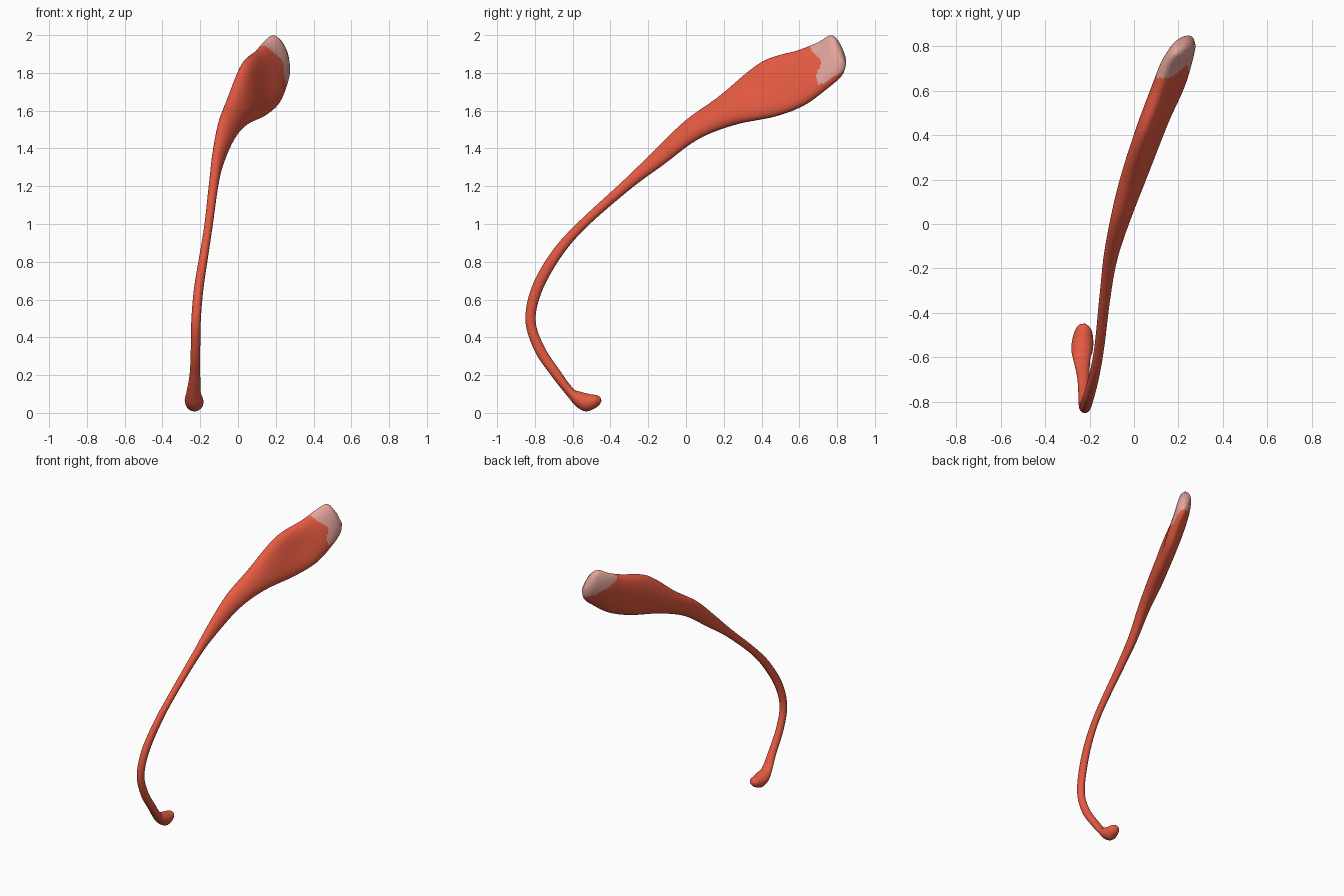
import bpy, bmesh, math
from mathutils import Vector

if "Cube" in bpy.data.objects:
    bpy.data.objects.remove(bpy.data.objects["Cube"])

SEG, SUB = 48, 10

# Tendon stations: outer y,z / inner y,z / x / half thickness
tendon = [
    (-.458, .044, -.453, .080, -.222, .020),
    (-.480, .026, -.470, .093, -.226, .036),
    (-.530, .008, -.512, .100, -.230, .047),
    (-.580, .033, -.558, .112, -.234, .048),
    (-.625, .085, -.598, .130, -.235, .038),
    (-.708, .190, -.665, .220, -.228, .028),
    (-.800, .325, -.750, .350, -.225, .025),
    (-.850, .490, -.796, .490, -.222, .025),
    (-.815, .670, -.762, .645, -.208, .025),
    (-.710, .855, -.665, .820, -.180, .023),
    (-.570, 1.01, -.535, .975, -.156, .022),
    (-.340, 1.222, -.303, 1.178, -.130, .025),
]
# Belly stations: upper y,z / lower y,z / upper x, lower x / half thickness
belly = [
    (-.170, 1.385, -.120, 1.315, -.120, -.088, .031),
    (.000, 1.545, .060, 1.450, -.093, -.023, .040),
    (.180, 1.675, .250, 1.525, -.043, .045, .052),
    (.400, 1.855, .470, 1.570, .032, .135, .060),
    (.600, 1.920, .620, 1.628, .102, .205, .060),
    (.700, 1.960, .740, 1.715, .135, .246, .053),
    (.765, 1.998, .820, 1.785, .180, .262, .046),
    (.790, 1.985, .842, 1.850, .208, .262, .030),
]
rows = [Vector((a, b, c, d, x, x, t)) for a, b, c, d, x, t in tendon]
rows += [Vector(r) for r in belly]


def spline(p0, p1, p2, p3, u):
    return 0.5 * (2 * p1 + (p2 - p0) * u + (2 * p0 - 5 * p1 + 4 * p2 - p3) * u * u
                  + (3 * p1 - p0 - 3 * p2 + p3) * u ** 3)


# Smooth interpolation of the stations
fine = []
last = len(rows) - 1
for i in range(last):
    quad = [rows[min(max(i + k, 0), last)] for k in (-1, 0, 1, 2)]
    fine += [spline(*quad, s / SUB) for s in range(SUB)]
fine.append(rows[-1])

tops = [Vector((r[4], r[0], r[1])) for r in fine]
bottoms = [Vector((r[5], r[2], r[3])) for r in fine]
mids = [(a + b) / 2 for a, b in zip(tops, bottoms)]

# Loft of elliptical sections, the belly slightly hollow on its right side
bm = bmesh.new()
rings = []
for i, r in enumerate(fine):
    tangent = mids[min(i + 1, len(mids) - 1)] - mids[max(i - 1, 0)]
    up = (tops[i] - bottoms[i]) / 2
    side = tangent.cross(up).normalized() * r[6]
    hollow = 0.4 * math.exp(-((mids[i].y - 0.5) / 0.2) ** 2)
    ring = []
    for k in range(SEG):
        a = 2 * math.pi * k / SEG
        s = math.sin(a)
        w = s - hollow * max(0, s) ** 3
        ring.append(bm.verts.new(mids[i] + up * math.cos(a) + side * w))
    rings.append(ring)
for a, b in zip(rings, rings[1:]):
    for k in range(SEG):
        n = (k + 1) % SEG
        bm.faces.new((a[k], a[n], b[n], b[k]))
# Rounded ends
for ring, mid, out in ((rings[0], mids[0], mids[0] - mids[1]), (rings[-1], mids[-1], mids[-1] - mids[-2])):
    tip = bm.verts.new(mid + out.normalized() * 0.008)
    for k in range(SEG):
        bm.faces.new((ring[k], ring[(k + 1) % SEG], tip))
bmesh.ops.recalc_face_normals(bm, faces=bm.faces)
bm.normal_update()

# Pale attachment area at the upper end, reaching lower on the right side
for f in bm.faces:
    f.smooth = True
    c = f.calc_center_median()
    edge = 0.70 - 0.5 * max(0, c.z - 1.87) + 0.012 * math.sin(c.z * 45)
    if f.normal.x < -0.3:
        low = 1.89 - 0.6 * (c.y - 0.70)
    else:
        low = 1.73 + 0.6 * (c.y - 0.70)
    f.material_index = int(c.y > edge and c.z > low)

mesh = bpy.data.meshes.new("muscle")
bm.to_mesh(mesh)
bm.free()
for name, col in (("muscle red", (.80, .105, .055, 1)), ("pale attachment pink", (.78, .38, .33, 1))):
    m = bpy.data.materials.new(name)
    m.diffuse_color = col
    m.use_nodes = True
    m.node_tree.nodes["Principled BSDF"].inputs["Base Color"].default_value = m.diffuse_color
    mesh.materials.append(m)
bpy.context.collection.objects.link(bpy.data.objects.new("muscle", mesh))
